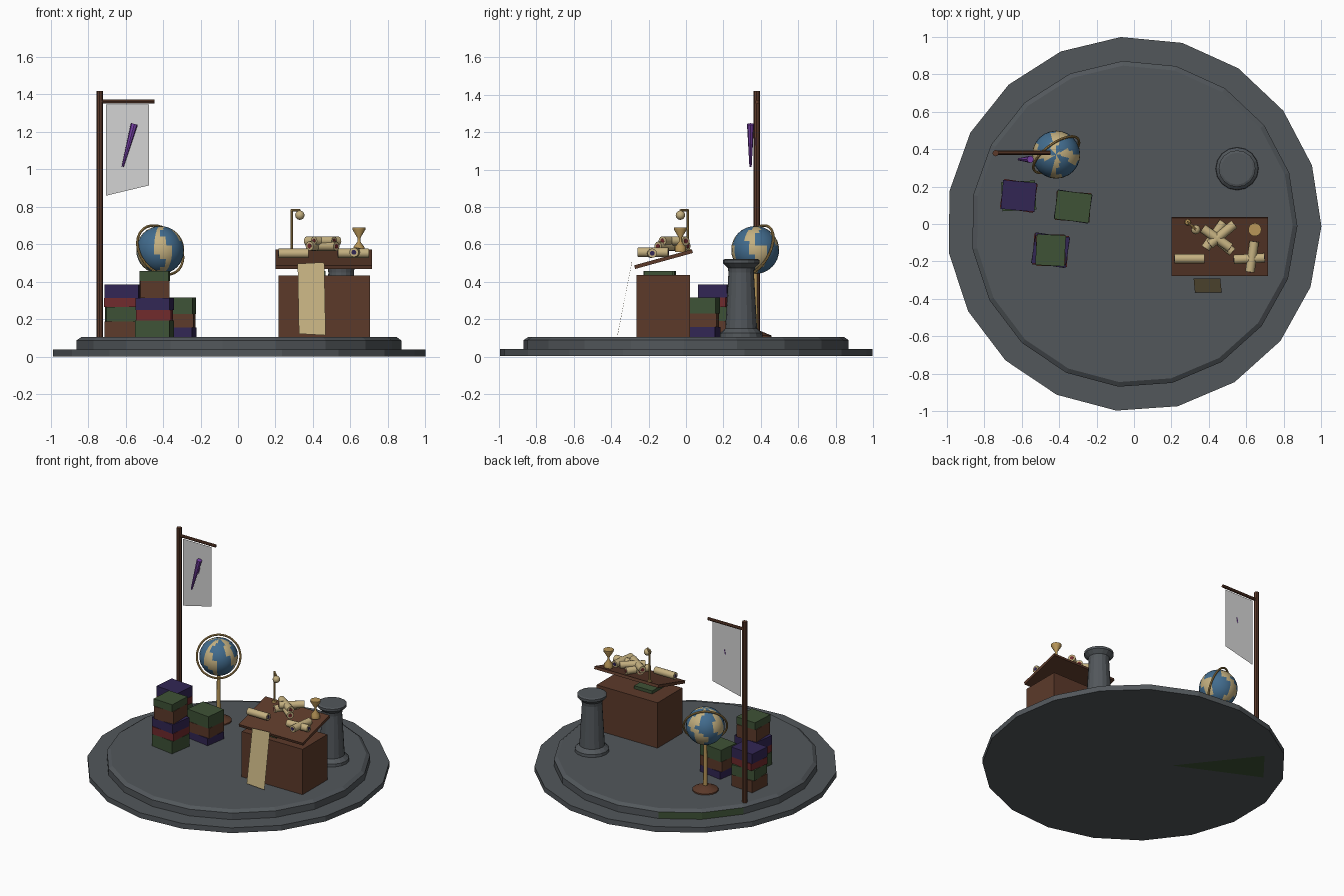
import bpy, bmesh, math
from mathutils import Vector, Matrix

if "Cube" in bpy.data.objects:
    bpy.data.objects.remove(bpy.data.objects["Cube"])

def lin(c):
    c /= 255
    return c / 12.92 if c <= 0.04045 else ((c + 0.055) / 1.055) ** 2.4

def mat(name, r, g, b):
    m = bpy.data.materials.new(name)
    m.diffuse_color = (lin(r), lin(g), lin(b), 1)
    m.use_nodes = True
    m.node_tree.nodes["Principled BSDF"].inputs["Base Color"].default_value = m.diffuse_color
    return m

SLATE = mat("slate", 82, 87, 91)
WOOD = mat("brown_wood", 92, 58, 42)
RED = mat("red_cover", 112, 42, 44)
GREEN = mat("green_cover", 62, 82, 54)
INDIGO = mat("indigo_cover", 50, 38, 84)
VIOLET = mat("violet", 122, 66, 170)
PARCH = mat("parchment", 196, 176, 128)
BLUE = mat("sea_blue", 66, 108, 142)
CLOTH = mat("pale_cloth", 212, 212, 212)
BRASS = mat("brass", 184, 150, 88)

def finish(name, bm, mats, smooth=False):
    me = bpy.data.meshes.new(name)
    bm.to_mesh(me)
    bm.free()
    ob = bpy.data.objects.new(name, me)
    bpy.context.collection.objects.link(ob)
    for m in mats:
        me.materials.append(m)
    if smooth:
        bpy.ops.object.select_all(action='DESELECT')
        ob.select_set(True)
        bpy.context.view_layer.objects.active = ob
        bpy.ops.object.shade_smooth_by_angle(angle=math.radians(40))
    return ob

def box(name, center, size, m, turn=0, tilt=0):
    bm = bmesh.new()
    bmesh.ops.create_cube(bm, size=1)
    M = (Matrix.Translation(center) @ Matrix.Rotation(math.radians(turn), 4, 'Z')
         @ Matrix.Rotation(math.radians(tilt), 4, 'X') @ Matrix.Diagonal((*size, 1)))
    bm.transform(M)
    return finish(name, bm, [m])

def rod(name, a, b, r1, r2, m, n=12):
    a, b = Vector(a), Vector(b)
    bm = bmesh.new()
    bmesh.ops.create_cone(bm, cap_ends=True, segments=n, radius1=r1, radius2=r2, depth=(b - a).length)
    bm.transform(Matrix.Translation((a + b) / 2) @ (b - a).to_track_quat('Z', 'Y').to_matrix().to_4x4())
    return finish(name, bm, [m], n > 8)

def lathe(name, xy, profile, n, mats, phase=0, rule=None, smooth=False):
    """Closed turned solid from (radius, height) points, bottom to top."""
    bm = bmesh.new()
    rings = []
    for r, z in profile:
        rings.append([bm.verts.new((xy[0] + r * math.cos(phase + 2 * math.pi * i / n),
                                    xy[1] + r * math.sin(phase + 2 * math.pi * i / n), z)) for i in range(n)])
    for k in range(len(rings) - 1):
        for i in range(n):
            j = (i + 1) % n
            f = bm.faces.new((rings[k][i], rings[k][j], rings[k + 1][j], rings[k + 1][i]))
            if rule:
                f.material_index = rule(k, i)
    bm.faces.new(rings[0][::-1])
    bm.faces.new(rings[-1])
    return finish(name, bm, mats, smooth)

def sheet(name, pts, m):
    bm = bmesh.new()
    bm.faces.new([bm.verts.new(p) for p in pts])
    return finish(name, bm, [m])

# Stepped round platform with one mossy patch
PH, N = math.radians(-0.7), 19
lathe("platform_lower", (0, 0), [(1, 0.002), (1, 0.04)], N, [SLATE], PH)
lathe("platform_upper", (0, 0), [(0.872, 0.035), (0.872, 0.088), (0.847, 0.105)], N, [SLATE, GREEN], PH,
      lambda k, i: int(k == 0 and i in (6, 7)))
a1, a2 = PH + 14 * math.pi / N, PH + 16 * math.pi / N
am = (a1 + a2) / 2
sheet("underside_patch", [(0.25 * math.cos(am), 0.25 * math.sin(am), 0),
                          (0.87 * math.cos(a2), 0.87 * math.sin(a2), 0),
                          (0.87 * math.cos(a1), 0.87 * math.sin(a1), 0)], GREEN)

# Short stone pillar
lathe("pillar", (0.55, 0.295), [(0.115, 0.1), (0.113, 0.125), (0.085, 0.15), (0.068, 0.45), (0.072, 0.475),
      (0.098, 0.5), (0.098, 0.517), (0.085, 0.522)], 16, [SLATE])

# Banner on a post
rod("banner_post", (-0.738, 0.378, 0.1), (-0.738, 0.378, 1.42), 0.017, 0.017, WOOD, 8)
rod("banner_arm", (-0.74, 0.38, 1.362), (-0.445, 0.38, 1.362), 0.011, 0.011, WOOD, 8)
sheet("banner_cloth", [(-0.705, 0.375, 0.86), (-0.475, 0.375, 0.915), (-0.475, 0.375, 1.347),
                       (-0.705, 0.375, 1.347)], CLOTH)
rod("banner_emblem", (-0.615, 0.345, 1.015), (-0.553, 0.345, 1.243), 0.006, 0.019, VIOLET, 8)
rod("emblem_tip_behind", (-0.58, 0.374, 1.13), (-0.572, 0.374, 1.17), 0.003, 0.004, VIOLET, 6)

# Stacks of books: (x, y, width, depth, base z, [(top z, colour, turn)])
stacks = [
    (-0.615, 0.15, 0.18, 0.155, [(0.19, WOOD, -5), (0.265, GREEN, 3), (0.315, RED, -9), (0.386, INDIGO, -5)]),
    (-0.445, -0.14, 0.185, 0.165, [(0.195, GREEN, -9), (0.25, RED, -4), (0.315, INDIGO, -8),
                                   (0.405, WOOD, 2), (0.457, GREEN, -3)]),
    (-0.325, 0.093, 0.185, 0.155, [(0.157, INDIGO, -9), (0.23, WOOD, -4), (0.316, GREEN, -7)]),
]
for s, (x, y, w, d, layers) in enumerate(stacks):
    z = 0.105
    for k, (top, m, turn) in enumerate(layers):
        shrink = 0.84 if (s == 1 and k > 2) else 1
        box(f"book_{s + 1}_{k + 1}", (x, y, (z + top) / 2), (w * shrink, d, top - z), m, turn)
        z = top

# Globe: land and sea chosen by longitude and latitude
C = Vector((-0.415, 0.37, 0.57))
bm = bmesh.new()
bmesh.ops.create_uvsphere(bm, u_segments=24, v_segments=16, radius=0.128)
for f in bm.faces:
    c = f.calc_center_median().normalized()
    lon, lat = math.atan2(c.y, c.x), math.asin(c.z)
    v = math.sin(4 * lon + 1.2 + 1.1 * math.sin(3 * lat)) + 0.5 * math.sin(3 * lon - 4 * lat)
    f.material_index = int(v > 0.3)
bm.transform(Matrix.Translation(C))
finish("globe", bm, [BLUE, PARCH], True)
normal = Vector((0.54, -0.75, 0.42)).normalized()
bpy.ops.mesh.primitive_torus_add(location=C, rotation=normal.to_track_quat('Z', 'Y').to_euler(),
                                 major_radius=0.144, minor_radius=0.007, major_segments=36, minor_segments=8)
ring = bpy.context.object
ring.name = "globe_ring"
ring.data.materials.append(BRASS)
bpy.ops.object.shade_smooth_by_angle()
rod("globe_stem", (C.x, C.y, 0.11), (C.x, C.y, 0.45), 0.015, 0.012, BRASS)
lathe("globe_foot", C.xy, [(0.088, 0.103), (0.086, 0.113), (0.05, 0.128), (0.02, 0.14)], 16, [WOOD], smooth=True)

# Desk with a floating slanted top
box("desk_body", (0.46, -0.122, 0.27), (0.49, 0.285, 0.33), WOOD)
box("desk_top", (0.457, -0.12, 0.521), (0.515, 0.32, 0.02), WOOD, 0, 15.5)
box("desk_book", (0.395, -0.147, 0.446), (0.145, 0.15, 0.022), GREEN)
sheet("hanging_scroll", [(0.325, -0.365, 0.123), (0.468, -0.365, 0.115), (0.46, -0.29, 0.505),
                         (0.318, -0.29, 0.497)], PARCH)

# Rolled scrolls: (x, y, z, turn, length, end seal)
scrolls = [
    (0.295, -0.185, 0.552, 0, 0.16, INDIGO),
    (0.615, -0.185, 0.553, 3, 0.165, INDIGO),
    (0.63, -0.175, 0.558, 82, 0.165, INDIGO),
    (0.43, -0.06, 0.592, 55, 0.17, RED),
    (0.46, -0.095, 0.59, -40, 0.17, RED),
    (0.44, -0.075, 0.618, -35, 0.18, RED),
    (0.47, -0.055, 0.618, 40, 0.17, RED),
]
for k, (x, y, z, turn, length, seal) in enumerate(scrolls):
    t = math.radians(turn)
    d = Vector((math.cos(t), math.sin(t), 0))
    c = Vector((x, y, z))
    rod(f"scroll_{k + 1}", c - d * length / 2, c + d * length / 2, 0.025, 0.025, PARCH)
    e = d * (length / 2 + 0.001)
    rod(f"scroll_core_{k + 1}", c - e, c + e, 0.013, 0.013, seal)

# Lamp on a hooked stand
rod("lamp_foot", (0.287, 0.01, 0.55), (0.287, 0.01, 0.575), 0.022, 0.014, BRASS)
rod("lamp_rod", (0.287, 0.01, 0.56), (0.287, 0.01, 0.787), 0.006, 0.006, BRASS, 8)
rod("lamp_arm", (0.284, 0.013, 0.782), (0.33, -0.03, 0.782), 0.006, 0.006, BRASS, 8)
bm = bmesh.new()
bmesh.ops.create_uvsphere(bm, u_segments=12, v_segments=8, radius=0.025)
bm.transform(Matrix.Translation((0.33, -0.03, 0.756)))
finish("lamp_bulb", bm, [PARCH], True)

# Goblet
lathe("goblet", (0.645, -0.03), [(0.03, 0.56), (0.03, 0.585), (0.008, 0.615), (0.008, 0.635), (0.035, 0.68),
      (0.035, 0.69)], 16, [BRASS], smooth=True)
